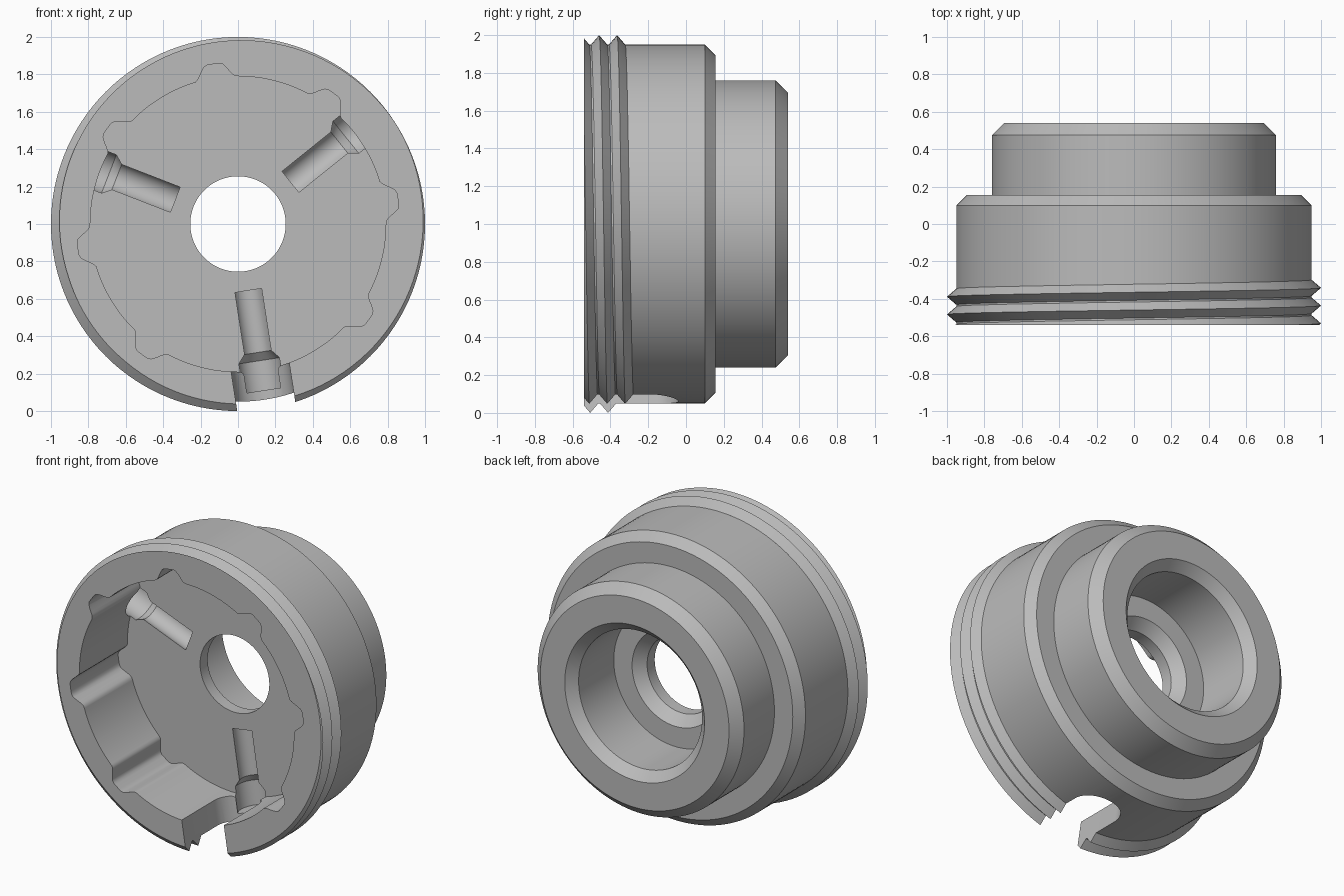
import bpy, bmesh
from math import sin, cos, pi, radians, tau
from mathutils import Matrix, Vector

cube = bpy.data.objects.get("Cube")
if cube:
    bpy.data.objects.remove(cube, do_unlink=True)

metal = bpy.data.materials.new("plain_grey")
metal.use_nodes = True
GREY = (0.5, 0.5, 0.5, 1)
metal.diffuse_color = GREY
metal.node_tree.nodes["Principled BSDF"].inputs["Base Color"].default_value = GREY

# Main axis runs front to back at z = 1
AXIS = Matrix.Translation((0, 0, 1)) @ Matrix.Rotation(-pi / 2, 4, 'X')
FRONT = -0.54
KEY = radians(8.8)  # shared rotation of slot, notches and screw holes


def radial(angle):
    """Frame with local z pointing outwards and local y pointing back."""
    z = Vector((cos(angle), 0, sin(angle)))
    y = Vector((0, 1, 0))
    m = Matrix((y.cross(z), y, z)).transposed().to_4x4()
    return Matrix.Translation((0, 0, 1)) @ m


def make(name, bm, matrix):
    bm.transform(matrix)
    bmesh.ops.recalc_face_normals(bm, faces=bm.faces)
    mesh = bpy.data.meshes.new(name)
    bm.to_mesh(mesh)
    bm.free()
    mesh.materials.append(metal)
    ob = bpy.data.objects.new(name, mesh)
    bpy.context.collection.objects.link(ob)
    return ob


def skin(bm, rings, closed):
    """Join consecutive loops of vertices with quads."""
    n = len(rings[0])
    for i in range(len(rings) if closed else len(rings) - 1):
        a, b = rings[i], rings[(i + 1) % len(rings)]
        for j in range(n):
            k = (j + 1) % n
            bm.faces.new((a[j], a[k], b[k], b[j]))
    if not closed:
        bm.faces.new(rings[0])
        bm.faces.new(rings[-1])


def lathe(name, profile, matrix, steps, closed=False):
    bm = bmesh.new()
    rings = [[bm.verts.new((r * cos(tau * i / steps), r * sin(tau * i / steps), h))
              for i in range(steps)] for r, h in profile]
    skin(bm, rings, closed)
    return make(name, bm, matrix)


def prism(name, outline, low, high, matrix):
    bm = bmesh.new()
    skin(bm, [[bm.verts.new((x, y, h)) for x, y in outline] for h in (low, high)], False)
    return make(name, bm, matrix)


def cut(ob, cutter):
    cutter.hide_render = True
    mod = ob.modifiers.new("cut", 'BOOLEAN')
    mod.operation = 'DIFFERENCE'
    mod.solver = 'EXACT'
    mod.object = cutter
    bpy.context.view_layer.objects.active = ob
    bpy.ops.object.modifier_apply(modifier=mod.name)


# Stepped body with rear bore, countersink and centre hole
body = lathe("stepped_body", [
    (0.95, FRONT), (0.95, 0.10), (0.895, 0.155), (0.76, 0.155),
    (0.76, 0.475), (0.695, 0.54), (0.515, 0.54), (0.455, 0.48),
    (0.455, 0.11), (0.32, 0.11), (0.255, 0.045), (0.255, FRONT)],
    AXIS, 144, closed=True)

# Thread ridge climbing clockwise from front to back
bm = bmesh.new()
PITCH, STEPS = 0.095, 120
rings = []
for i in range(int(-1.6 * STEPS), int(1.5 * STEPS) + 1):
    turn = i / STEPS
    a = pi / 2 - tau * turn
    y = -0.46 + PITCH * turn
    rings.append([bm.verts.new((r * cos(a), y + dy, r * sin(a)))
                  for r, dy in ((0.93, -0.043), (0.95, -0.043), (1.0, 0),
                                (0.95, 0.043), (0.93, 0.043))])
skin(bm, rings, False)
thread = make("thread_ridge", bm, Matrix.Translation((0, 0, 1)))

# Front cavity outline with eight rounded notches
outline = []
for n in range(8):
    centre = n * pi / 4 - KEY
    for i in range(40):
        t = (i / 40 - 0.5) * pi / 4
        edge = min(max((0.14 - abs(t)) / 0.10, 0), 1)
        r = 0.79 + 0.075 * edge * edge * (3 - 2 * edge)
        outline.append((r * cos(centre + t), r * sin(centre + t)))
cavity = prism("cavity_cutter", outline, -0.8, -0.035, AXIS)

# Round-ended slot through the lower wall
HALF = 0.157
ends = [(HALF * cos(pi * i / 24), -0.197 + HALF * sin(pi * i / 24)) for i in range(25)]
slot = prism("slot_cutter", ends + [(-HALF, -0.8), (HALF, -0.8)], 0.6, 1.2,
             radial(KEY - pi / 2))

# Three countersunk screw holes around the hub
holes = [lathe("screw_hole_cutter", [(0.08, 0.36), (0.08, 0.695), (0.115, 0.74), (0.115, 0.9)],
               radial(KEY + radians(30) + n * tau / 3), 40) for n in range(3)]

# Block that trims the thread flush with the front face
trim = prism("trim_cutter", [(-2, -2), (2, -2), (2, 2), (-2, 2)], -1.5, FRONT, AXIS)

for cutter in [cavity, slot] + holes:
    cut(body, cutter)
for cutter in (trim, slot):
    cut(thread, cutter)
for cutter in [cavity, slot, trim] + holes:
    bpy.data.objects.remove(cutter, do_unlink=True)

# Smooth round walls, crisp edges
for ob in (body, thread):
    bpy.ops.object.select_all(action='DESELECT')
    ob.select_set(True)
    bpy.context.view_layer.objects.active = ob
    bpy.ops.object.shade_smooth_by_angle(angle=radians(30))
